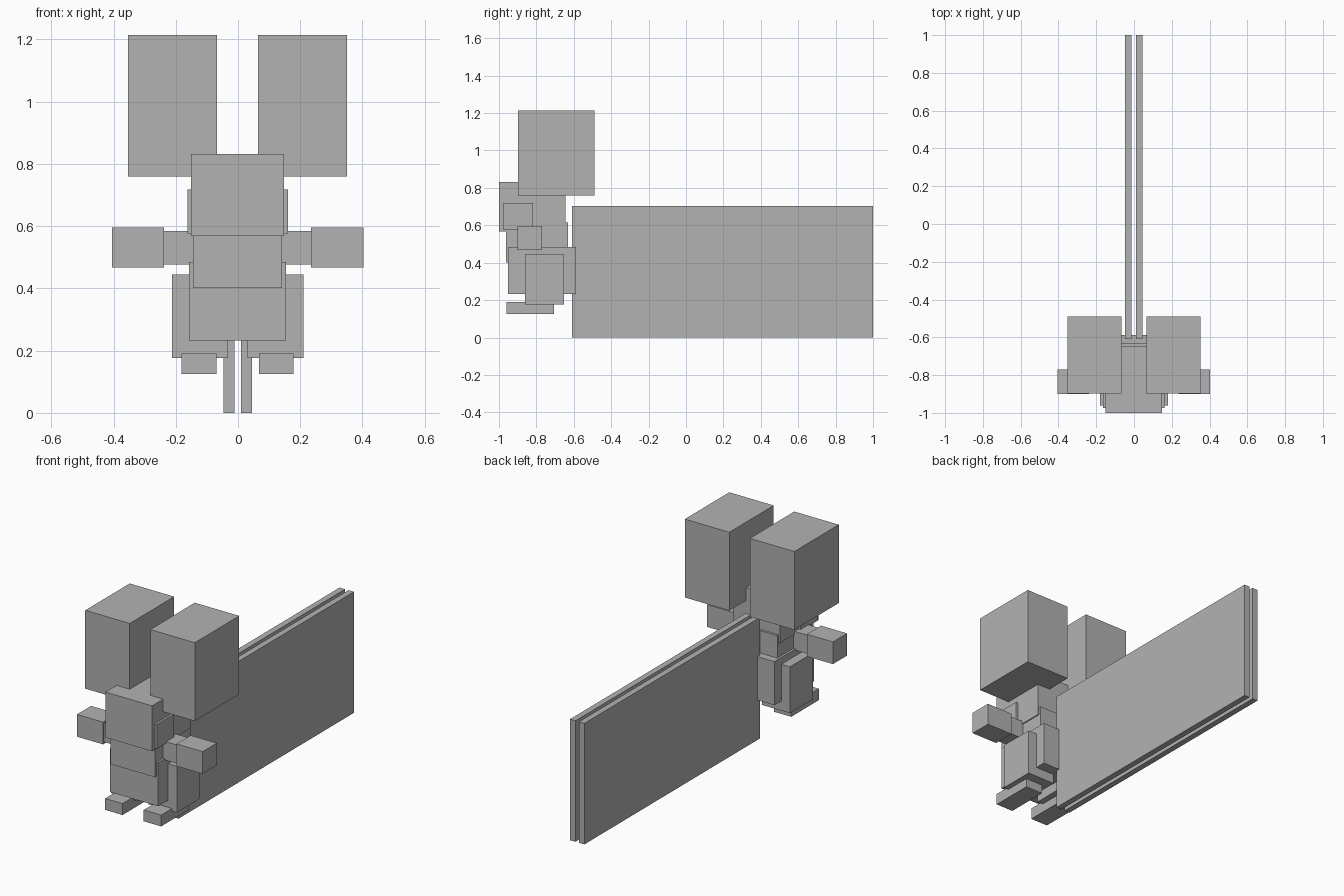
import bpy
from mathutils import Vector

default = bpy.data.objects.get("Cube")
if default:
    bpy.data.objects.remove(default, do_unlink=True)

GREY = (0.448, 0.448, 0.448, 1)
grey = bpy.data.materials.new("plain_grey")
grey.use_nodes = True
grey.diffuse_color = GREY
for node in grey.node_tree.nodes:
    if node.type == "BSDF_PRINCIPLED":
        node.inputs["Base Color"].default_value = GREY


def box(name, x, y, z):
    """Box from its (min, max) range on each axis."""
    low, high = (Vector(corner) for corner in zip(x, y, z))
    bpy.ops.mesh.primitive_cube_add(size=1, location=(low + high) / 2)
    part = bpy.context.object
    part.name = name
    part.scale = high - low
    bpy.ops.object.transform_apply(location=False, rotation=False, scale=True)
    part.data.materials.append(grey)


def pair(name, x, y, z, shift=-0.002):
    """Matching boxes on both sides, about a slightly offset centre plane."""
    box("left_" + name, x, y, z)
    box("right_" + name, (shift - x[1], shift - x[0]), y, z)


# Head and body
box("head", (-0.151, 0.148), (-1.0, -0.645), (0.568, 0.832))
box("chest", (-0.144, 0.142), (-0.963, -0.632), (0.401, 0.615))
box("belly", (-0.157, 0.154), (-0.952, -0.587), (0.232, 0.485))

# Face sides and large ears
pair("cheek", (0.10, 0.161), (-0.975, -0.818), (0.576, 0.718))
pair("ear", (0.065, 0.351), (-0.898, -0.49), (0.759, 1.214))

# Arms and hands
pair("arm", (0.08, 0.24), (-0.89, -0.781), (0.477, 0.585))
pair("hand", (0.235, 0.403), (-0.9, -0.77), (0.467, 0.596))

# Legs and feet
pair("leg", (0.03, 0.21), (-0.862, -0.651), (0.176, 0.445))
pair("foot", (0.067, 0.179), (-0.961, -0.707), (0.125, 0.191))

# Twin upright wing panels running backwards
pair("wing", (0.010, 0.045), (-0.61, 1.0), (0.0, 0.703))
